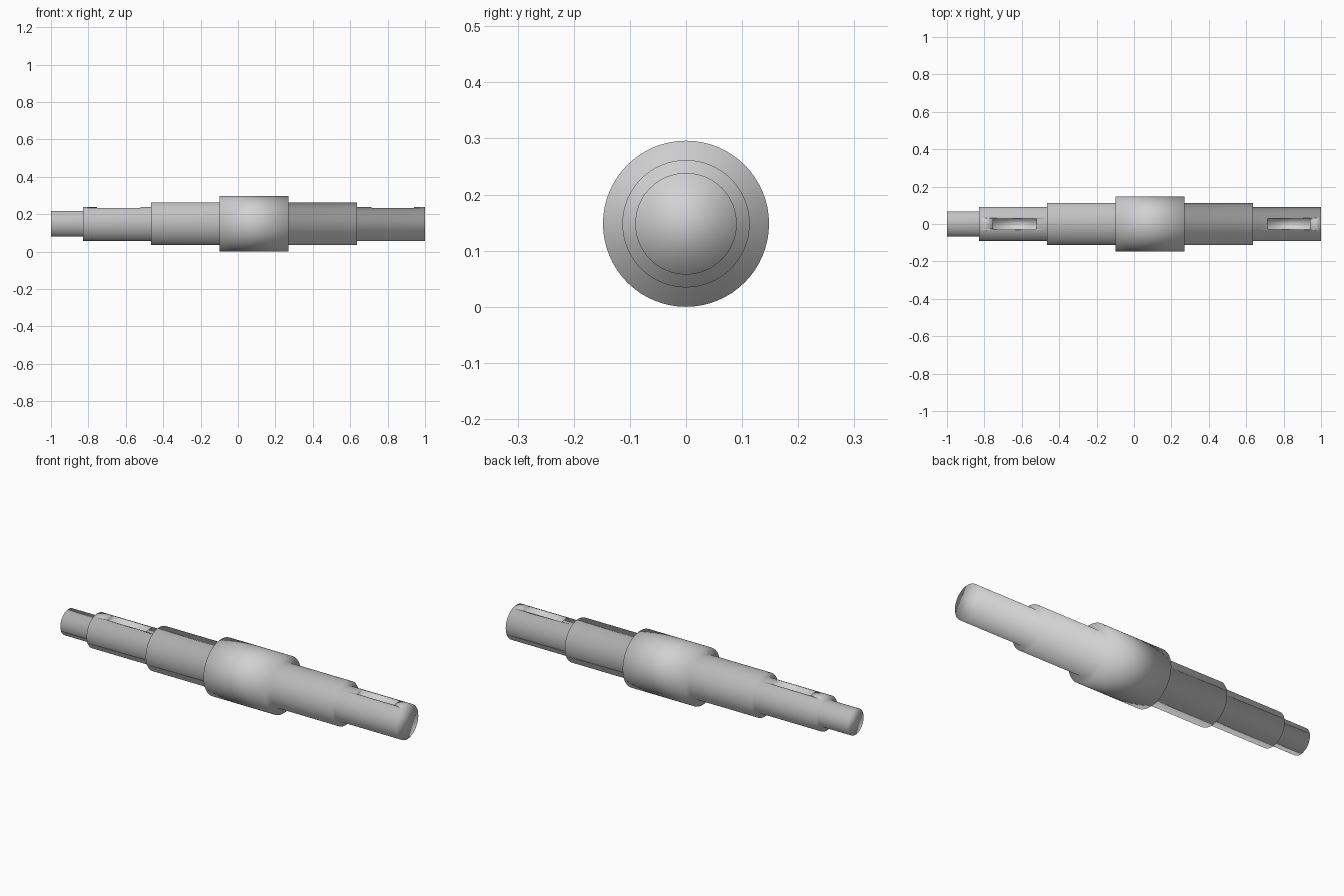
import bpy, bmesh, math

if "Cube" in bpy.data.objects:
    bpy.data.objects.remove(bpy.data.objects["Cube"])

SEGMENTS = 64
CENTRE_Z = 0.148

steel = bpy.data.materials.new("light steel grey")
steel.diffuse_color = (0.64, 0.64, 0.65, 1)
steel.use_nodes = True
steel.node_tree.nodes["Principled BSDF"].inputs["Base Color"].default_value = steel.diffuse_color

# Stepped shaft: (x, radius) profile revolved around the long axis
profile = [(-1.0, 0.068), (-0.83, 0.068), (-0.83, 0.0905), (-0.465, 0.0905),
           (-0.465, 0.1135), (-0.10, 0.1135), (-0.10, 0.148), (0.27, 0.148),
           (0.27, 0.1135), (0.635, 0.1135), (0.635, 0.0905), (1.0, 0.0905)]
bm = bmesh.new()
rings = []
for x, r in profile:
    angles = [2 * math.pi * i / SEGMENTS for i in range(SEGMENTS)]
    rings.append([bm.verts.new((x, r * math.cos(a), CENTRE_Z + r * math.sin(a)))
                  for a in angles])
for a, b in zip(rings, rings[1:]):
    for i in range(SEGMENTS):
        j = (i + 1) % SEGMENTS
        bm.faces.new((a[i], a[j], b[j], b[i]))
bm.faces.new(rings[0])
bm.faces.new(rings[-1])
bmesh.ops.recalc_face_normals(bm, faces=bm.faces)
mesh = bpy.data.meshes.new("stepped_shaft")
bm.to_mesh(mesh)
bm.free()
mesh.materials.append(steel)
shaft = bpy.data.objects.new("stepped_shaft", mesh)
bpy.context.collection.objects.link(shaft)


# Keyway slots: square-ended grooves cut into the top of both journals
def cut_keyway(name, x0, x1, half_width=0.028, floor=0.208, top=0.30):
    bpy.ops.mesh.primitive_cube_add(
        size=1, location=((x0 + x1) / 2, 0, (floor + top) / 2))
    cutter = bpy.context.object
    cutter.name = name
    cutter.scale = (x1 - x0, 2 * half_width, top - floor)
    cutter.data.materials.append(steel)
    cutter.hide_render = True
    bpy.context.view_layer.update()
    mod = shaft.modifiers.new(name, 'BOOLEAN')
    mod.operation = 'DIFFERENCE'
    mod.solver = 'EXACT'
    mod.object = cutter
    bpy.context.view_layer.objects.active = shaft
    bpy.ops.object.modifier_apply(modifier=name)
    bpy.data.objects.remove(cutter)


cut_keyway("left_keyway", -0.755, -0.522)
cut_keyway("right_keyway", 0.714, 0.942)

# Continuous smooth shading over the shoulders
for poly in shaft.data.polygons:
    poly.use_smooth = True
